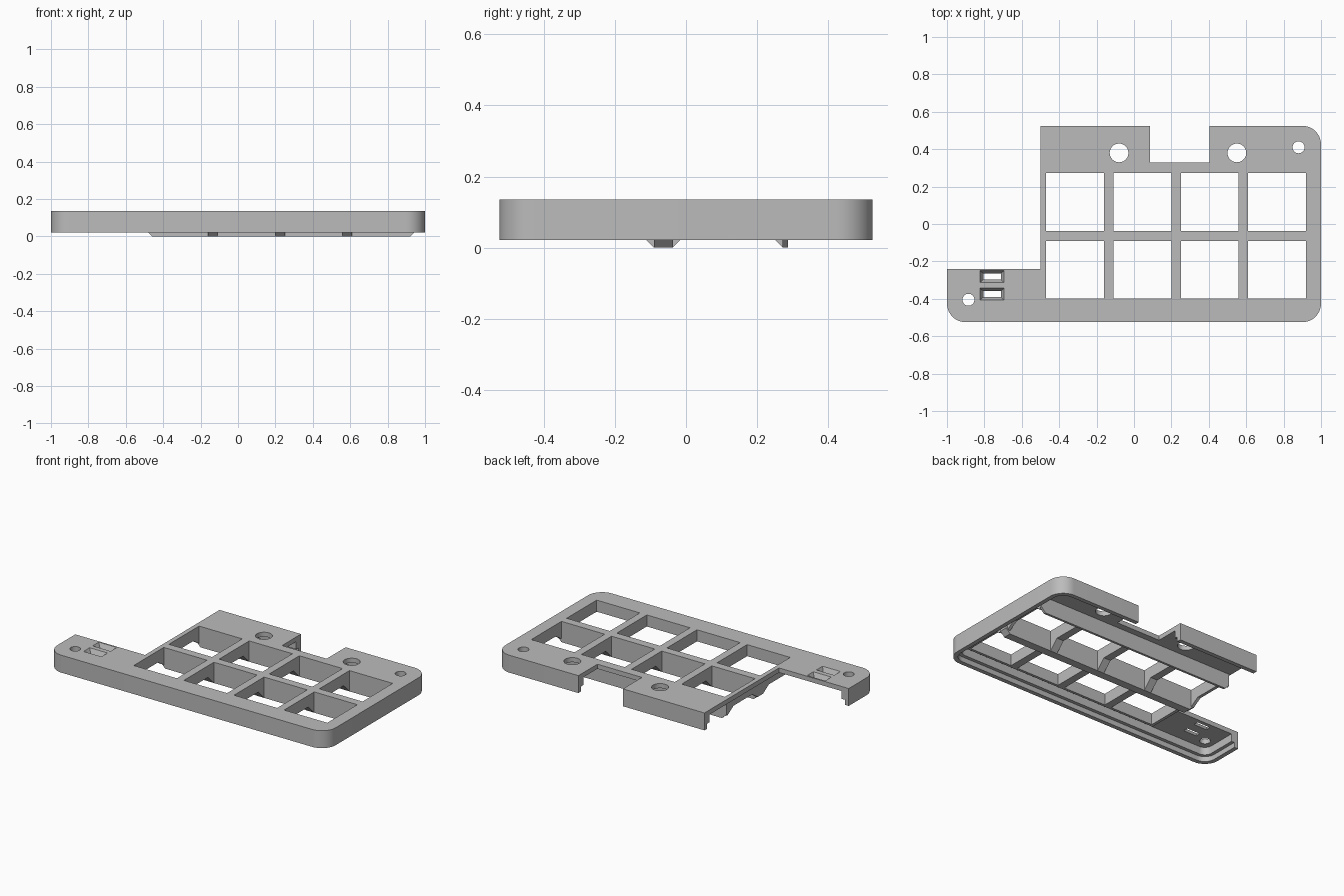
import bpy, bmesh, math
from mathutils import Vector

if "Cube" in bpy.data.objects:
    bpy.data.objects.remove(bpy.data.objects["Cube"], do_unlink=True)

grey = bpy.data.materials.new("light grey plastic")
grey.use_nodes = True
colour = (0.5, 0.5, 0.5, 1)
grey.diffuse_color = colour
grey.node_tree.nodes["Principled BSDF"].inputs["Base Color"].default_value = colour


def loft(name, lower, upper):
    """Closed solid between two matching loops of 3D points."""
    bm = bmesh.new()
    a = [bm.verts.new(p) for p in lower]
    b = [bm.verts.new(p) for p in upper]
    bm.faces.new(a)
    bm.faces.new(b)
    for i in range(len(a)):
        j = (i + 1) % len(a)
        bm.faces.new((a[i], a[j], b[j], b[i]))
    bmesh.ops.recalc_face_normals(bm, faces=bm.faces)
    mesh = bpy.data.meshes.new(name)
    bm.to_mesh(mesh)
    bm.free()
    mesh.materials.append(grey)
    ob = bpy.data.objects.new(name, mesh)
    bpy.context.collection.objects.link(ob)
    return ob


def prism(name, outline, z0, z1):
    return loft(name, [(x, y, z0) for x, y in outline], [(x, y, z1) for x, y in outline])


def rect(x0, x1, y0, y1):
    return [(x0, y0), (x1, y0), (x1, y1), (x0, y1)]


def circle(cx, cy, r, n=40):
    return [(cx + r * math.cos(math.tau * i / n), cy + r * math.sin(math.tau * i / n)) for i in range(n)]


def rounded(inset, steps=10):
    """Rounded outline of the case, moved inward by inset."""
    pts, r = [], RADIUS - inset
    for k, (sx, sy) in enumerate([(1, 1), (-1, 1), (-1, -1), (1, -1)]):
        for i in range(steps + 1):
            a = math.pi / 2 * (k + i / steps)
            pts.append((sx * (HALF_X - RADIUS) + r * math.cos(a),
                        sy * (HALF_Y - RADIUS) + r * math.sin(a)))
    return pts


def cut(target, cutter):
    mod = target.modifiers.new("cut", 'BOOLEAN')
    mod.operation, mod.solver, mod.object = 'DIFFERENCE', 'EXACT', cutter
    bpy.context.view_layer.objects.active = target
    bpy.ops.object.modifier_apply(modifier=mod.name)
    bpy.data.objects.remove(cutter, do_unlink=True)


HALF_X, HALF_Y, RADIUS = 1.0, 0.525, 0.1
RIM, UNDER, TOP = 0.022, 0.105, 0.135
ARCH = 0.06
cells_x = [(-0.47, -0.16), (-0.11, 0.2), (0.25, 0.56), (0.61, 0.92)]
cells_y = [(-0.398, -0.09), (-0.037, 0.272)]

# Hollow case with a stepped rim
case = prism("case", rounded(0), RIM, TOP)
cut(case, prism("hollow", rounded(0.05), -0.1, UNDER))
cut(case, prism("rim_step", rounded(0.028), -0.1, 0.055))

# Missing rear corner and rear notch
cut(case, prism("corner", rect(-1.2, -0.5, -0.24, 0.8), -0.1, 0.3))
cut(case, prism("notch", rect(0.085, 0.405, 0.33, 0.8), -0.1, 0.3))

# Key openings
for x0, x1 in cells_x:
    for y0, y1 in cells_y:
        cut(case, prism("opening", rect(x0, x1, y0, y1), 0.06, 0.3))

# Round holes
for x, y, r in [(-0.08, 0.38, 0.05), (0.55, 0.38, 0.05), (0.88, 0.41, 0.032), (-0.885, -0.405, 0.032)]:
    cut(case, prism("hole", circle(x, y, r), 0.06, 0.3))

# Tapered slots
for y in (-0.281, -0.375):
    low = [(px, py, UNDER - 0.001) for px, py in rect(-0.805, -0.712, y - 0.016, y + 0.016)]
    high = [(px, py, TOP + 0.001) for px, py in rect(-0.825, -0.695, y - 0.032, y + 0.032)]
    cut(case, loft("slot", low, high))

bpy.ops.object.select_all(action='DESELECT')
case.select_set(True)
bpy.context.view_layer.objects.active = case
bpy.ops.object.shade_smooth_by_angle(angle=math.radians(30))


# Long ribs with bevelled ends
def long_rib(name, y0, y1, bottom):
    x0, x1, b = -0.49, 0.95, 0.03
    prof = [(x0, UNDER), (x0, bottom + b), (x0 + b, bottom), (x1 - b, bottom), (x1, bottom + b), (x1, UNDER)]
    return loft(name, [(x, y0, z) for x, z in prof], [(x, y1, z) for x, z in prof])


long_rib("middle_rib", cells_y[0][1], cells_y[1][0], 0)
long_rib("rear_rib", cells_y[1][1], 0.287, 0)
prism("front_rib", rect(-0.49, 0.95, -0.415, cells_y[0][0]), ARCH, UNDER)

# Cross ribs, arched between the long ribs
a, b, c = cells_y[0][1], cells_y[1][0], cells_y[1][1]
arched = [(-0.415, UNDER), (-0.415, ARCH), (a - ARCH, ARCH), (a, 0), (b, 0), (b + ARCH, ARCH),
          (c - ARCH, ARCH), (c, 0), (0.28, 0), (0.28, UNDER)]
edges = [-0.49] + [v for pair in cells_x for v in pair] + [0.94]
for i in range(0, len(edges), 2):
    prof = arched
    if i in (0, len(edges) - 2):
        prof = [(y, max(z, RIM)) for y, z in arched]
    loft("cross_rib_%d" % (i // 2 + 1), [(edges[i], y, z) for y, z in prof],
         [(edges[i + 1], y, z) for y, z in prof])
